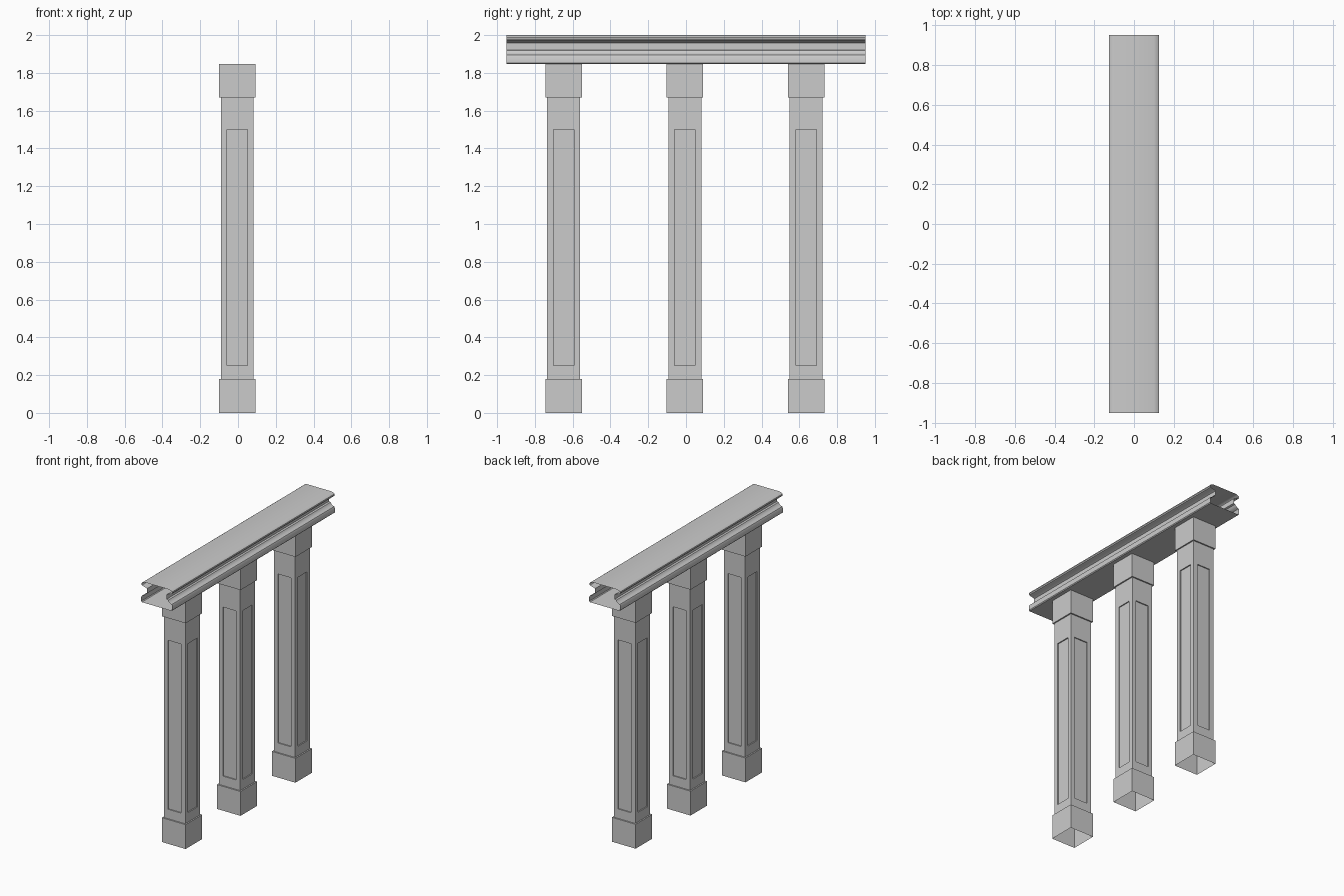
import bpy, bmesh
from mathutils import Matrix
from math import radians

if "Cube" in bpy.data.objects:
    bpy.data.objects.remove(bpy.data.objects["Cube"])


def finish(bm, name, location=(0, 0, 0)):
    bmesh.ops.remove_doubles(bm, verts=bm.verts, dist=0.0001)
    bmesh.ops.recalc_face_normals(bm, faces=bm.faces)
    mesh = bpy.data.meshes.new(name)
    bm.to_mesh(mesh)
    bm.free()
    obj = bpy.data.objects.new(name, mesh)
    obj.location = location
    bpy.context.collection.objects.link(obj)
    return obj


def quad(bm, points, turn):
    bm.faces.new([bm.verts.new(turn @ p) for p in points])


def rect(w, z0, z1, y):
    from mathutils import Vector
    return [Vector(p) for p in ((-w, y, z0), (w, y, z0), (w, y, z1), (-w, y, z1))]


# Square column: open-bottomed plinth and cap blocks, shaft with sunk panels
BLOCK, SHAFT, PANEL, DEPTH = 0.097, 0.087, 0.054, 0.008


def column(name, y):
    bm = bmesh.new()
    for side in range(4):
        turn = Matrix.Rotation(radians(90 * side), 3, 'Z')
        plinth = rect(BLOCK, 0, 0.18, -BLOCK)
        cap = rect(BLOCK, 1.67, 1.847, -BLOCK)
        shaft = rect(SHAFT, 0.18, 1.67, -SHAFT)
        rim = rect(PANEL, 0.25, 1.5, -SHAFT)
        back = rect(PANEL, 0.25, 1.5, -SHAFT + DEPTH)
        for face in (plinth, cap, back):
            quad(bm, face, turn)
        # ledges between blocks and shaft
        quad(bm, [plinth[3], plinth[2], shaft[1], shaft[0]], turn)
        quad(bm, [shaft[3], shaft[2], cap[1], cap[0]], turn)
        # frame around the panel and the walls of the recess
        for outer, inner in ((shaft, rim), (rim, back)):
            for i in range(4):
                j = (i + 1) % 4
                quad(bm, [outer[i], outer[j], inner[j], inner[i]], turn)
    return finish(bm, name, (-0.004, y, 0))


for i, y in enumerate((-0.648, -0.006, 0.636)):
    column(f"column_{i + 1}", y)

# Moulded handrail: half profile mirrored, swept along y with open ends
half = [(0.122, 1.847), (0.127, 1.853), (0.127, 1.884), (0.122, 1.894),
        (0.108, 1.900), (0.098, 1.908), (0.092, 1.918), (0.080, 1.922),
        (0.080, 1.958), (0.092, 1.964), (0.108, 1.967), (0.122, 1.972),
        (0.127, 1.980), (0.125, 1.988), (0.114, 1.996), (0.100, 2.0)]
loop = half + [(-x, z) for x, z in reversed(half)]
bm = bmesh.new()
ends = [[bm.verts.new((x, y, z)) for x, z in loop] for y in (-0.95, 0.95)]
for i in range(len(loop)):
    j = (i + 1) % len(loop)
    bm.faces.new((ends[0][i], ends[0][j], ends[1][j], ends[1][i]))
rail = finish(bm, "handrail")
bpy.context.view_layer.objects.active = rail
rail.select_set(True)
bpy.ops.object.shade_smooth_by_angle(angle=radians(35))
